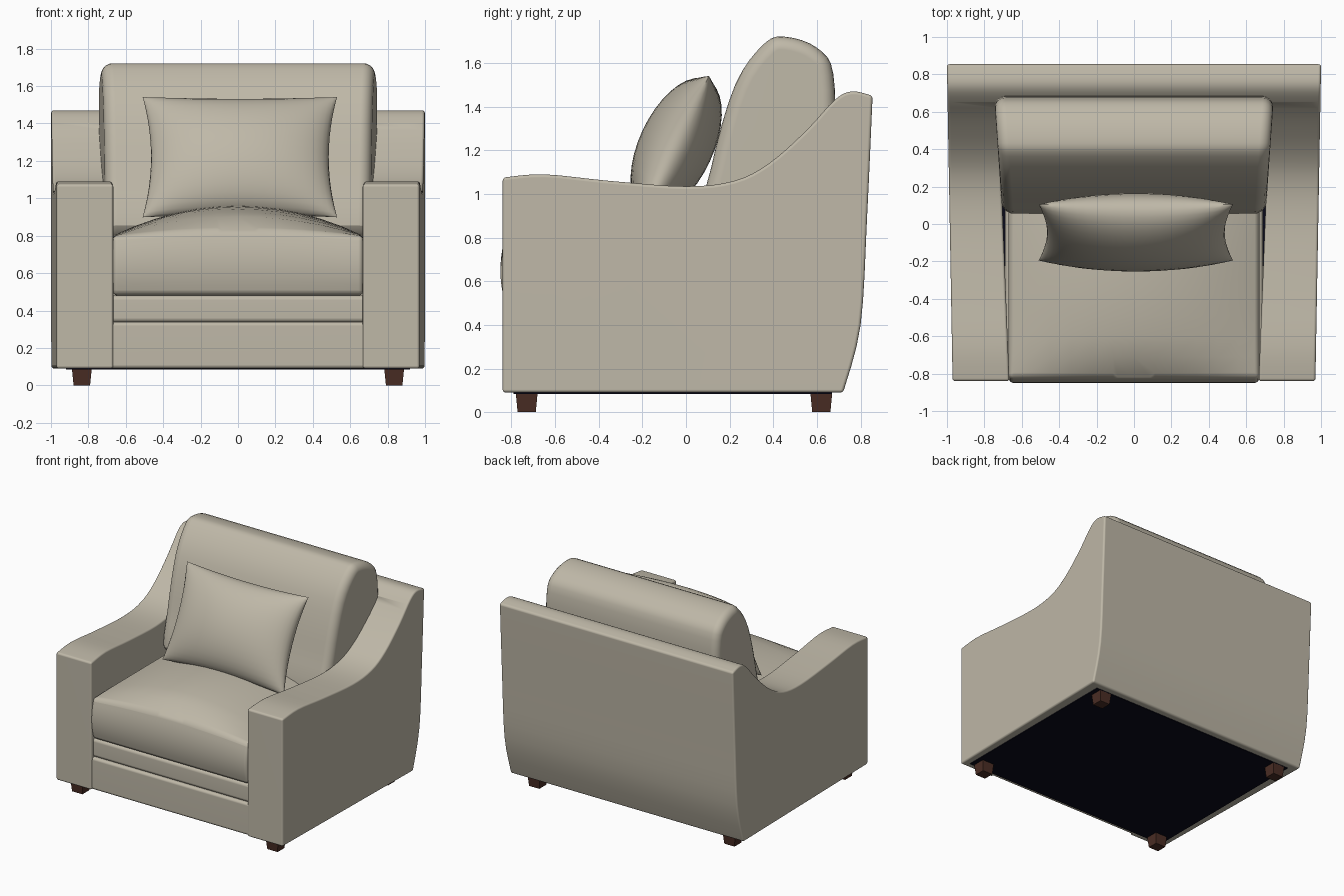
import bpy, bmesh, math
from mathutils import Vector, Matrix

if "Cube" in bpy.data.objects:
    bpy.data.objects.remove(bpy.data.objects["Cube"])


def material(name, r, g, b):
    m = bpy.data.materials.new(name)
    m.use_nodes = True
    m.diffuse_color = (r, g, b, 1)
    bsdf = m.node_tree.nodes["Principled BSDF"]
    bsdf.inputs["Base Color"].default_value = (r, g, b, 1)
    bsdf.inputs["Roughness"].default_value = 0.8
    return m


fabric = material("beige fabric", 0.52, 0.48, 0.39)
wood = material("dark wood", 0.07, 0.027, 0.018)
lining = material("dark lining", 0.003, 0.003, 0.01)


def make(name, bm, mat):
    bmesh.ops.recalc_face_normals(bm, faces=bm.faces[:])
    me = bpy.data.meshes.new(name)
    bm.to_mesh(me)
    bm.free()
    ob = bpy.data.objects.new(name, me)
    bpy.context.collection.objects.link(ob)
    me.materials.append(mat)
    return ob


def soften(ob, width, segments=4):
    """Round the hard edges, then shade smooth."""
    if width:
        bev = ob.modifiers.new("round", "BEVEL")
        bev.width, bev.segments = width, segments
        bev.limit_method, bev.angle_limit = "ANGLE", math.radians(40)
    bpy.ops.object.select_all(action="DESELECT")
    ob.select_set(True)
    bpy.context.view_layer.objects.active = ob
    bpy.ops.object.convert(target="MESH")
    bpy.ops.object.shade_smooth_by_angle(angle=math.radians(40))
    ob.modifiers.new("even shading", "WEIGHTED_NORMAL").keep_sharp = True
    return ob


def box_bm(x, y, z, cuts=0):
    bm = bmesh.new()
    bmesh.ops.create_cube(bm, size=1)
    if cuts:
        bmesh.ops.subdivide_edges(bm, edges=bm.edges[:], cuts=cuts, use_grid_fill=True)
    for v in bm.verts:
        v.co = [a + (c + 0.5) * (b - a) for c, (a, b) in zip(v.co, (x, y, z))]
    return bm


def spline(pts, closed=False, steps=4):
    """Catmull-Rom curve through the points."""
    n, out = len(pts), []
    P = [Vector(p) for p in pts]
    get = lambda i: P[i % n] if closed else P[max(0, min(n - 1, i))]
    for i in range(n if closed else n - 1):
        a, b, c, d = (get(i + k) for k in (-1, 0, 1, 2))
        for s in range(steps):
            t = s / steps
            out.append(0.5 * (2 * b + (c - a) * t + (2 * a - 5 * b + 4 * c - d) * t * t
                              + (3 * b - a - 3 * c + d) * t ** 3))
    return out if closed else out + [P[-1]]


def prism(profile, half_width):
    """Extrude a side profile (y, z) across x; half_width depends on y."""
    bm = bmesh.new()
    sides = [[bm.verts.new((s * half_width(p[0]), p[0], p[1])) for p in profile]
             for s in (-1, 1)]
    for ring in sides:
        bm.faces.new(ring)
    n = len(profile)
    for i in range(n):
        j = (i + 1) % n
        bm.faces.new((sides[0][i], sides[0][j], sides[1][j], sides[1][i]))
    return bm


# Shell: sloping arms and back in one piece, hollowed for the seat
arm_top = spline([(-0.84, 1.075), (-0.65, 1.09), (-0.35, 1.06), (0, 1.035), (0.22, 1.06),
                  (0.38, 1.14), (0.55, 1.29), (0.68, 1.43), (0.76, 1.47), (0.855, 1.45)])
back_line = spline([(0.855, 1.45), (0.83, 0.9), (0.80, 0.4), (0.72, 0.09)])
outline = [(-0.84, 0.09)] + arm_top + back_line[1:]
shell = make("arms_and_back", prism(outline, lambda y: 0.985 + 0.018 * y), fabric)

bm = box_bm((-1, 1), (-1, 0.69), (-0.1, 1.8))
for v in bm.verts:
    if v.co.y > 0:
        v.co.y = 0.69 if v.co.z > 1 else 0.5
    v.co.x *= 0.70 + 0.04 * v.co.y
cutter = make("seat_cutter", bm, fabric)
cut = shell.modifiers.new("hollow", "BOOLEAN")
cut.operation, cut.solver, cut.object = "DIFFERENCE", "EXACT", cutter
soften(shell, 0.045)
bpy.data.objects.remove(cutter)

# Front rails under the cushion
soften(make("lower_rail", box_bm((-0.69, 0.69), (-0.828, 0.5), (0.09, 0.338)), fabric), 0.02, 3)
soften(make("upper_rail", box_bm((-0.69, 0.69), (-0.815, 0.5), (0.336, 0.48)), fabric), 0.025, 3)

# Seat cushion with a domed top and a full front
bm = box_bm((-0.67, 0.67), (-0.82, 0.5), (0.48, 0.80), cuts=11)
for v in bm.verts:
    u, w, h = v.co.x / 0.67, (v.co.y + 0.16) / 0.66, (v.co.z - 0.48) / 0.32
    dome = (1 - u * u) * (1 - w * w) ** 0.5 if abs(w) < 1 else 0
    v.co.z += 0.13 * dome * h
    v.co.z += 0.03 * (1 - u * u) * h
    v.co.y -= 0.03 * max(0, -w) * (1 - (2 * h - 1) ** 2)
soften(make("seat_cushion", bm, fabric), 0.045)

# Leaning back cushion
back_profile = spline([(0.08, 0.8), (0.115, 1.12), (0.225, 1.5), (0.36, 1.69), (0.46, 1.72),
                       (0.60, 1.67), (0.675, 1.55), (0.665, 1.2), (0.5, 0.8)], closed=True)
bm = prism(back_profile, lambda y: 0.70 + 0.07 * y)
soften(make("back_cushion", bm, fabric), 0.06, 5)

# Throw pillow with pinched corners
bm = bmesh.new()
for side in (-1, 1):
    grid = bmesh.ops.create_grid(bm, x_segments=24, y_segments=18, size=1)["verts"]
    for v in grid:
        u, w = math.sin(v.co.x * math.pi / 2), math.sin(v.co.y * math.pi / 2)
        puff = (max(0, 1 - u * u) * max(0, 1 - w * w)) ** 0.5
        v.co = (u * (0.475 + 0.045 * w * w), side * 0.17 * puff, w * (0.335 + 0.02 * u * u))
bmesh.ops.remove_doubles(bm, verts=bm.verts[:], dist=0.0005)
lean = Matrix.Translation((0.01, -0.045, 1.22)) @ Matrix.Rotation(math.radians(-25), 4, "X")
bmesh.ops.transform(bm, matrix=lean, verts=bm.verts[:])
soften(make("throw_pillow", bm, fabric), 0)

# Underside lining
make("underside", box_bm((-0.92, 0.92), (-0.79, 0.67), (0.084, 0.092)), lining)

# Tapered feet
for xn, x in (("left", 0.835), ("right", -0.835)):
    for yn, y in (("front", -0.73), ("back", 0.62)):
        bm = box_bm((-0.055, 0.055), (-0.052, 0.052), (0, 0.11))
        for v in bm.verts:
            k = 0.8 if v.co.z < 0.05 else 1
            v.co = (x + v.co.x * k, y + v.co.y * k, v.co.z)
        make(f"{yn}_{xn}_foot", bm, wood)
